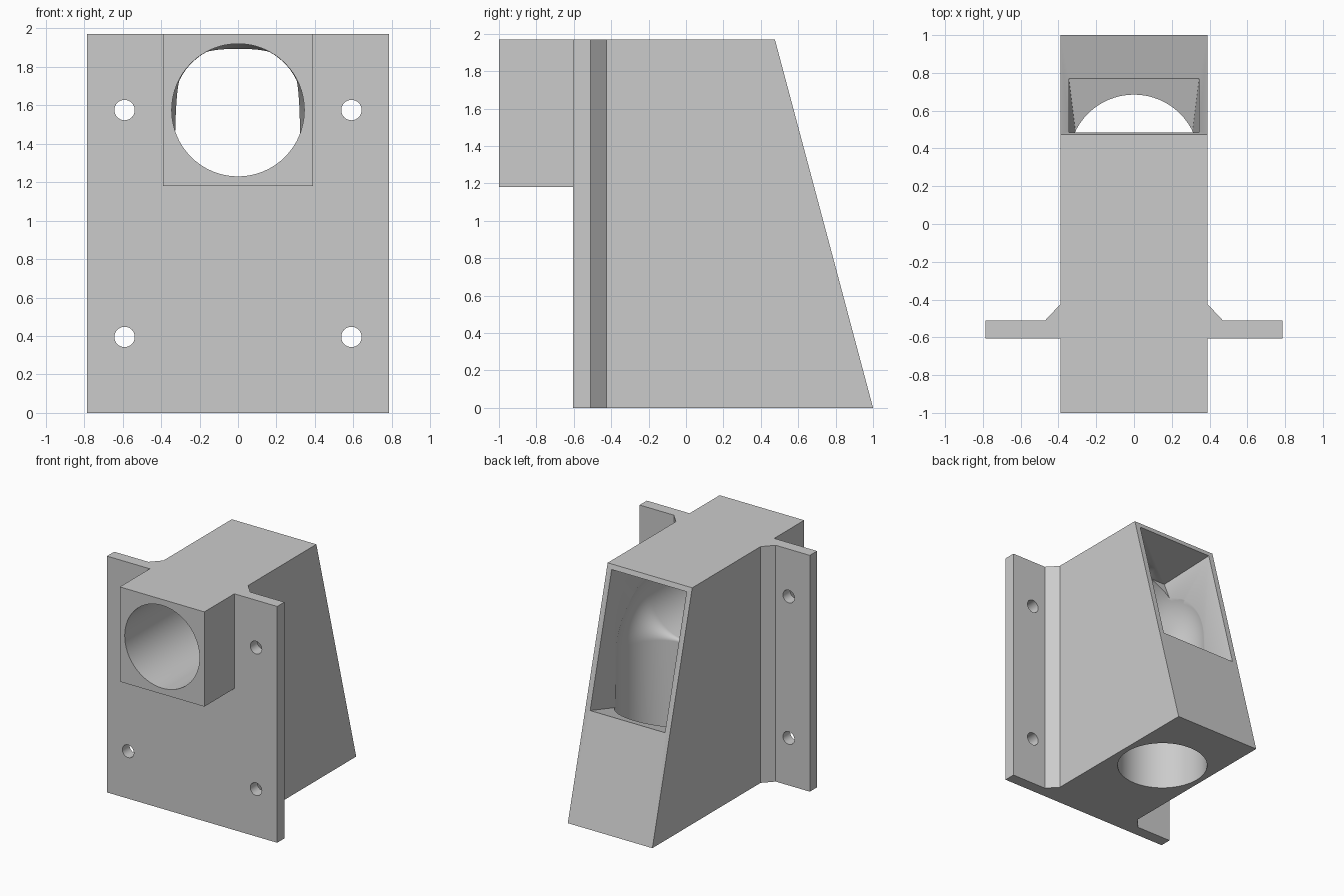
import bpy, bmesh, math
from mathutils import Vector

cube = bpy.data.objects.get("Cube")
if cube:
    bpy.data.objects.remove(cube, do_unlink=True)

grey = bpy.data.materials.new("plain_grey")
grey.use_nodes = True
colour = (0.6, 0.6, 0.6, 1)
grey.diffuse_color = colour
grey.node_tree.nodes["Principled BSDF"].inputs["Base Color"].default_value = colour


def loft(name, rings):
    """Solid through matching rings of points, capped at both ends."""
    bm = bmesh.new()
    loops = [[bm.verts.new(p) for p in ring] for ring in rings]
    n = len(loops[0])
    for a, b in zip(loops, loops[1:]):
        for i in range(n):
            j = (i + 1) % n
            bm.faces.new((a[i], a[j], b[j], b[i]))
    bm.faces.new(loops[0])
    bm.faces.new(loops[-1])
    bmesh.ops.recalc_face_normals(bm, faces=bm.faces)
    mesh = bpy.data.meshes.new(name)
    bm.to_mesh(mesh)
    bm.free()
    mesh.materials.append(grey)
    obj = bpy.data.objects.new(name, mesh)
    bpy.context.collection.objects.link(obj)
    return obj


def tube(name, path, radius, sides):
    """Round bar along a path of (x, y, z, angle); angle turns it from +y to down."""
    rings = []
    for x, y, z, angle in path:
        up = Vector((0, math.sin(angle), math.cos(angle)))
        rings.append([Vector((x, y, z)) + radius * (Vector((math.cos(t), 0, 0)) + up * math.sin(t))
                      for t in (2 * math.pi * i / sides for i in range(sides))])
    return loft(name, rings)


def combine(target, other, operation):
    mod = target.modifiers.new(other.name, 'BOOLEAN')
    mod.operation = operation
    mod.solver = 'EXACT'
    mod.object = other
    bpy.context.view_layer.objects.active = target
    bpy.ops.object.modifier_apply(modifier=mod.name)
    bpy.data.objects.remove(other, do_unlink=True)


HALF, TOP, FOOT, BACK = 0.39, 1.97, 1.0, 0.475
BORE, BEND = 0.345, 0.36
AXIS_Z, AXIS_Y = 1.575, 0.34


def slope_y(z):
    return FOOT + (BACK - FOOT) * z / TOP


# Housing with square inlet block and sloping back
side = [(-1, TOP), (-1, 1.18), (-0.605, 1.18), (-0.605, 0), (FOOT, 0), (BACK, TOP)]
housing = loft("elbow_housing", [[(x, y, z) for y, z in side] for x in (-HALF, HALF)])

# Mounting flanges with chamfered roots
plan = [(0.36, -0.605), (0.785, -0.605), (0.785, -0.51), (0.47, -0.51), (HALF, -0.425), (0.36, -0.425)]
for s in (-1, 1):
    flange = loft("mounting_flange", [[(s * x, y, z) for x, y in plan] for z in (0, TOP)])
    combine(housing, flange, 'UNION')

# Bent bore from the front inlet down to the base
path = [(0, -1.1, AXIS_Z, 0)]
for i in range(17):
    a = math.pi / 2 * i / 16
    path.append((0, AXIS_Y - BEND + BEND * math.sin(a), AXIS_Z - BEND + BEND * math.cos(a), a))
path.append((0, AXIS_Y, -0.1, math.pi / 2))
combine(housing, tube("bore_cutter", path, BORE, 64), 'DIFFERENCE')

# Tapered window through the sloping back
low, high = 0.863, 1.93
inner = [(0.305, 0.45, 0.78), (0.305, 0.0, 1.875)]
outer = [(0.345, slope_y(low), low), (0.345, slope_y(high), high)]
rings = []
for a, b in ((inner, inner), (outer, outer), (inner, outer)):
    ends = [Vector(p) for p in a] if a is b else [q + (q - p) * 0.2 for p, q in
            zip(map(Vector, a), map(Vector, b))]
    if a is not b:
        for p in ends:
            p.x = 0.345
    lo, hi = ends
    rings.append([(-lo.x, lo.y, lo.z), (lo.x, lo.y, lo.z), (hi.x, hi.y, hi.z), (-hi.x, hi.y, hi.z)])
combine(housing, loft("window_cutter", rings), 'DIFFERENCE')

# Screw holes
for x in (-0.59, 0.59):
    for z in (0.395, AXIS_Z):
        hole = tube("screw_cutter", [(x, -0.7, z, 0), (x, -0.4, z, 0)], 0.053, 32)
        combine(housing, hole, 'DIFFERENCE')

bpy.ops.object.select_all(action='DESELECT')
housing.select_set(True)
bpy.context.view_layer.objects.active = housing
bpy.ops.object.shade_smooth_by_angle(angle=math.radians(30))
